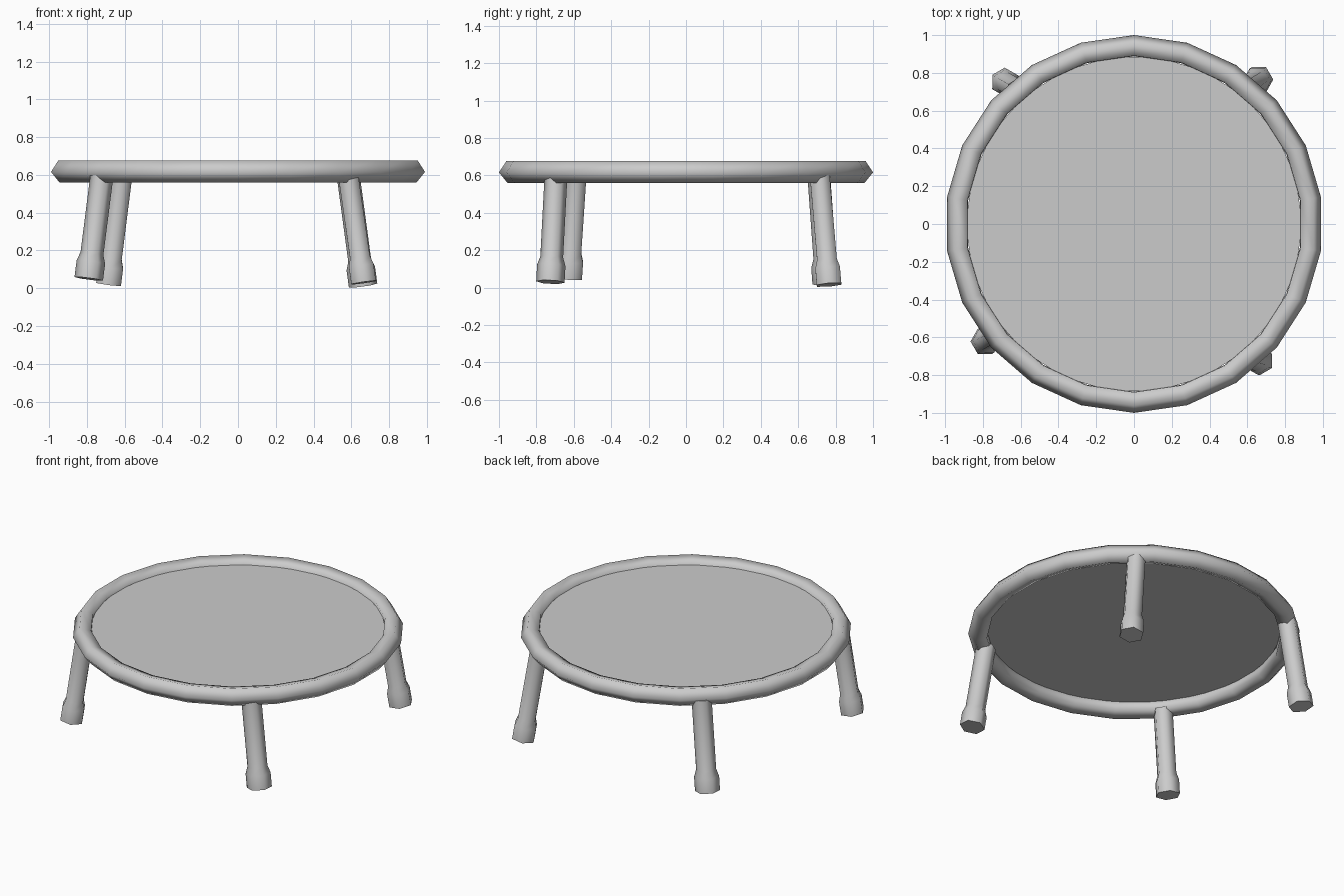
import bpy, bmesh
from math import sin, cos, pi, radians
from mathutils import Vector, Matrix

if "Cube" in bpy.data.objects:
    bpy.data.objects.remove(bpy.data.objects["Cube"])

SIDES = 22


def finish(name, bm, smooth_angle=None):
    bmesh.ops.recalc_face_normals(bm, faces=bm.faces)
    me = bpy.data.meshes.new(name)
    bm.to_mesh(me)
    bm.free()
    ob = bpy.data.objects.new(name, me)
    bpy.context.collection.objects.link(ob)
    if smooth_angle:
        bpy.ops.object.select_all(action='DESELECT')
        ob.select_set(True)
        bpy.context.view_layer.objects.active = ob
        bpy.ops.object.shade_smooth_by_angle(angle=radians(smooth_angle))
    return ob


def bridge(bm, loop_a, loop_b):
    n = len(loop_a)
    for i in range(n):
        j = (i + 1) % n
        bm.faces.new((loop_a[i], loop_a[j], loop_b[j], loop_b[i]))


# Rim: five-sided tube swept round 22 segments
def make_rim(major=0.9385, minor=0.0615, z=0.619):
    bm = bmesh.new()
    loops = []
    for i in range(SIDES):
        a = pi / 2 + 2 * pi * i / SIDES
        loop = []
        for k in range(5):
            b = radians(-3 + 72 * k)
            r = major + minor * cos(b)
            loop.append(bm.verts.new((r * cos(a), r * sin(a), z + minor * sin(b))))
        loops.append(loop)
    for i in range(SIDES):
        bridge(bm, loops[i], loops[(i + 1) % SIDES])
    finish("rim", bm, 80)


# Mat: flat disc stretched inside the rim
def make_mat(radius=0.892, z=0.64):
    bm = bmesh.new()
    bmesh.ops.create_circle(bm, cap_ends=True, segments=SIDES, radius=radius,
                            matrix=Matrix.Translation((0, 0, z)) @ Matrix.Rotation(pi / 2, 4, 'Z'))
    ob = finish("mat", bm)
    if ob.data.polygons[0].normal.z < 0:
        ob.data.flip_normals()


# Leg: splayed six-sided tube with a wider rubber foot
def make_leg(name, foot, top, spin):
    foot, top = Vector(foot), Vector(top)
    axis = top - foot
    length = axis.length
    place = (Matrix.Translation(foot)
             @ Vector((0, 0, 1)).rotation_difference(axis).to_matrix().to_4x4()
             @ Matrix.Rotation(radians(spin), 4, 'Z'))
    bm = bmesh.new()
    loops = []
    for r, h in ((0.076, 0), (0.076, 0.09), (0.061, 0.135), (0.061, length)):
        loops.append([bm.verts.new(place @ Vector((r * cos(k * pi / 3), r * sin(k * pi / 3), h)))
                      for k in range(6)])
    for a, b in zip(loops, loops[1:]):
        bridge(bm, a, b)
    bm.faces.new(loops[0])
    bm.faces.new(loops[-1])
    finish(name, bm, 65)


make_rim()
make_mat()
make_leg("front_right_leg", (0.665, -0.725, 0.03), (0.583, -0.695, 0.6), 270)
make_leg("back_right_leg", (0.662, 0.765, 0.015), (0.583, 0.715, 0.6), 0)
make_leg("back_left_leg", (-0.685, 0.752, 0.022), (-0.612, 0.71, 0.6), 90)
make_leg("front_left_leg", (-0.79, -0.622, 0.05), (-0.72, -0.585, 0.6), 180)
